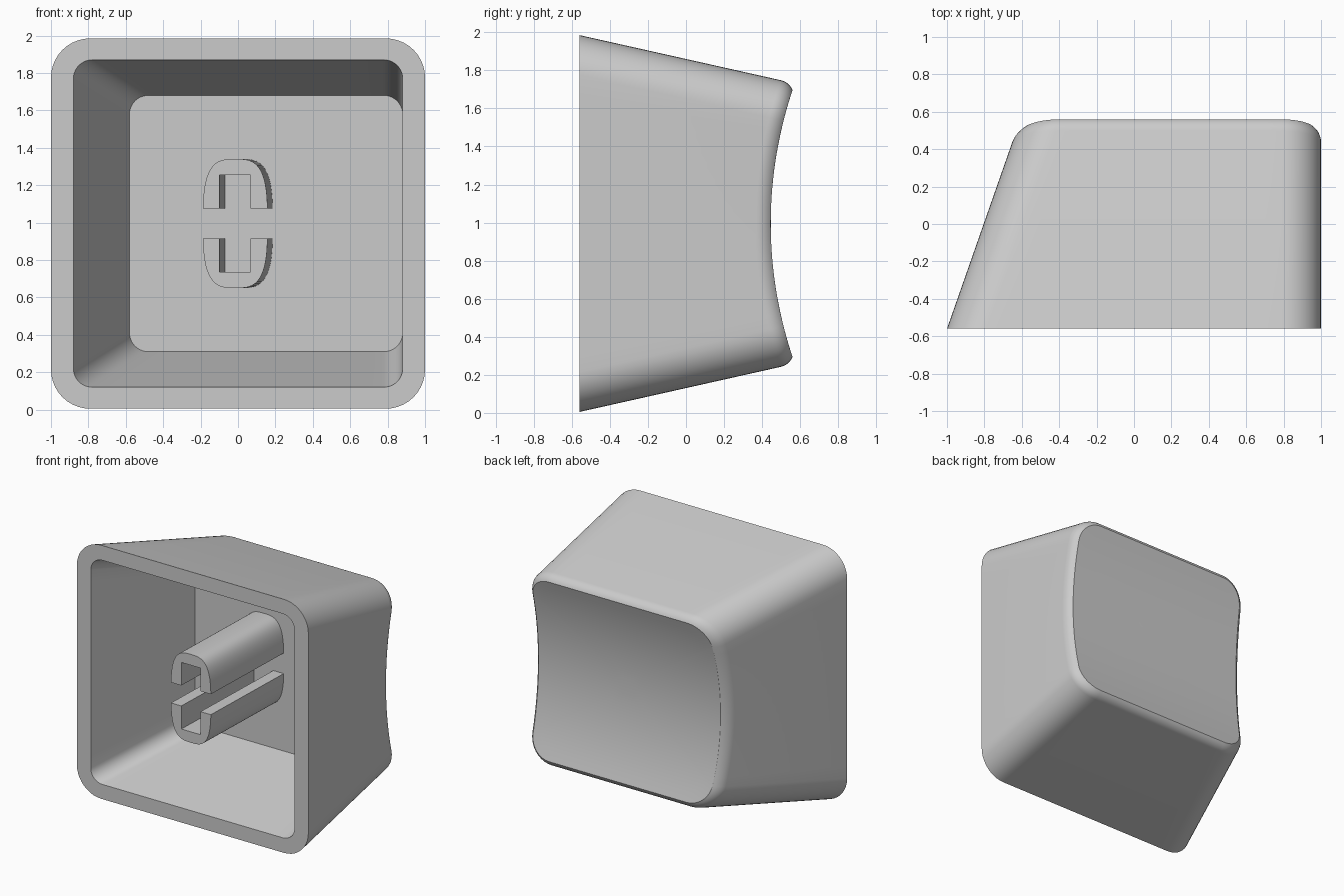
import bpy, bmesh, math

cube = bpy.data.objects.get("Cube")
if cube:
    bpy.data.objects.remove(cube, do_unlink=True)

grey = bpy.data.materials.new("light grey plastic")
grey.use_nodes = True
color = (0.6, 0.6, 0.6, 1)
grey.diffuse_color = color
grey.node_tree.nodes["Principled BSDF"].inputs["Base Color"].default_value = color

FRONT, FLOOR, MID_Z = -0.56, 0.30, 0.995
ARC, SIDE = 10, 16   # segments per corner and per straight side


def rounded_rect(xl, xr, zl, zh, r):
    """Loop of (x, z) points with evenly divided sides and corners."""
    arcs = []
    for k, (cx, cz) in enumerate([(xr - r, zh - r), (xl + r, zh - r),
                                  (xl + r, zl + r), (xr - r, zl + r)]):
        angles = [math.pi / 2 * (k + i / ARC) for i in range(ARC + 1)]
        arcs.append([(cx + r * math.cos(a), cz + r * math.sin(a)) for a in angles])
    loop = []
    for k, arc in enumerate(arcs):
        loop += arc
        (ax, az), (bx, bz) = arc[-1], arcs[(k + 1) % 4][0]
        loop += [(ax + (bx - ax) * i / SIDE, az + (bz - az) * i / SIDE)
                 for i in range(1, SIDE)]
    return loop


def outer_loop(y, inset=0):
    d = y - FRONT
    return rounded_rect(-1 + 0.35 * d + inset, 1 - inset,
                        0.005 + 0.224 * d + inset, 1.985 - 0.224 * d - inset, 0.21 - inset)


def dish(z):
    """Cylindrical hollow running across the back."""
    return 0.445 + 2.2 - math.sqrt(2.2 ** 2 - (z - MID_Z) ** 2)


def edge_ring(inset, drop):
    """Ring of the outer wall that follows the hollow."""
    ring = []
    for i in range(len(outer_loop(0))):
        y = 0.5
        for _ in range(5):
            x, z = outer_loop(y, inset)[i]
            y = dish(z) - drop
        ring.append((x, y, z))
    return ring


def finish(bm, name):
    bmesh.ops.recalc_face_normals(bm, faces=bm.faces)
    mesh = bpy.data.meshes.new(name)
    bm.to_mesh(mesh)
    bm.free()
    mesh.materials.append(grey)
    obj = bpy.data.objects.new(name, mesh)
    bpy.context.collection.objects.link(obj)
    bpy.ops.object.select_all(action="DESELECT")
    obj.select_set(True)
    bpy.context.view_layer.objects.active = obj
    bpy.ops.object.shade_smooth_by_angle(angle=math.radians(28))
    return obj


def bridge(bm, a, b):
    for i in range(len(a)):
        j = (i + 1) % len(a)
        bm.faces.new((a[i], a[j], b[j], b[i]))


# Hollow cap: cavity, rim, drafted wall, rounded edge, then dished back
cavity_back = rounded_rect(-0.58, 0.88, 0.31, 1.68, 0.1)
cavity_front = rounded_rect(-0.88, 0.88, 0.12, 1.87, 0.1)
rings = [[(x, FLOOR, z) for x, z in cavity_back],
         [(x, FRONT, z) for x, z in cavity_front],
         [(x, FRONT, z) for x, z in outer_loop(FRONT)]]
end = math.radians(52)
for step in range(7):
    a = end * step / 6
    rings.append(edge_ring(0.1 * (1 - math.cos(a)), 0.1 * (math.sin(end) - math.sin(a))))
lip, centre_x = rings[-1], 0.19
for step in range(1, 12):
    s = 1 - step / 12
    ring = []
    for x, _, z in lip:
        zz = MID_Z + (z - MID_Z) * s
        ring.append((centre_x + (x - centre_x) * s, dish(zz), zz))
    rings.append(ring)

bm = bmesh.new()
loops = [[bm.verts.new(p) for p in ring] for ring in rings]
for a, b in zip(loops, loops[1:]):
    bridge(bm, a, b)
bm.faces.new(loops[0])
bm.faces.new(loops[-1])
finish(bm, "cap_shell")


# Two-part stem: mirrored arches with a slot between them, leaning slightly
def stem_half(name, up):
    n, gap, slot_top, slot_half = 32, 0.08, 0.26, 0.083
    half_w, half_h, power = 0.173, 0.345, 3.2
    start = math.asin((gap / half_h) ** (power / 2))
    profile = []
    for i in range(n + 1):
        a = start + (math.pi - 2 * start) * i / n
        c, s = math.cos(a), math.sin(a)
        profile.append((math.copysign(half_w * abs(c) ** (2 / power), c),
                        half_h * s ** (2 / power)))
    profile += [(-slot_half, gap), (-slot_half, slot_top),
                (slot_half, slot_top), (slot_half, gap)]
    bm = bmesh.new()
    ends = [[bm.verts.new((x + lean, y, MID_Z + up * z)) for x, z in profile]
            for y, lean in ((FRONT, -0.015), (FLOOR + 0.01, 0.013))]
    bridge(bm, *ends)
    for loop in ends:
        bm.faces.new(loop)
    finish(bm, name)


stem_half("stem_upper", 1)
stem_half("stem_lower", -1)
